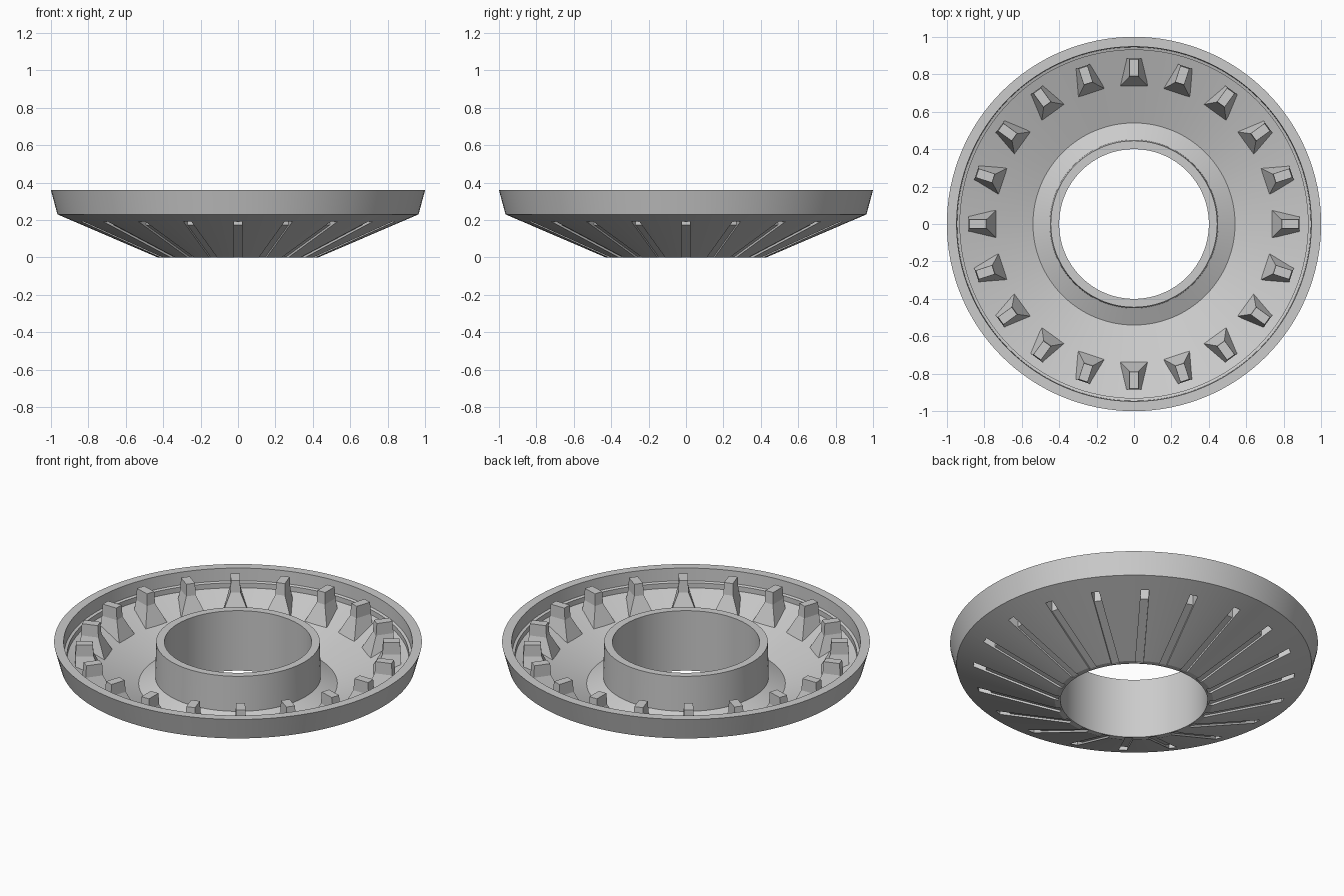
import bpy, bmesh, math
from mathutils import Matrix, Vector

cube = bpy.data.objects.get("Cube")
if cube:
    bpy.data.objects.remove(cube, do_unlink=True)

COUNT = 20      # posts around the ring
SIDES = 128

grey = bpy.data.materials.new("light grey")
grey.use_nodes = True
colour = (0.6, 0.6, 0.6, 1)
grey.diffuse_color = colour
grey.node_tree.nodes["Principled BSDF"].inputs["Base Color"].default_value = colour


def finish(name, bm):
    bmesh.ops.recalc_face_normals(bm, faces=bm.faces)
    mesh = bpy.data.meshes.new(name)
    bm.to_mesh(mesh)
    bm.free()
    mesh.materials.append(grey)
    obj = bpy.data.objects.new(name, mesh)
    bpy.context.collection.objects.link(obj)
    return obj


def lathe(name, profile):
    """Revolve a closed (radius, height) profile around z."""
    bm = bmesh.new()
    rings = []
    for i in range(SIDES):
        a = math.tau * i / SIDES
        rings.append([bm.verts.new((r * math.cos(a), r * math.sin(a), z)) for r, z in profile])
    n = len(profile)
    for i in range(SIDES):
        p, q = rings[i], rings[(i + 1) % SIDES]
        for j in range(n):
            k = (j + 1) % n
            bm.faces.new((p[j], q[j], q[k], p[k]))
    return finish(name, bm)


def loft(bm, loops, angle):
    """Join equal loops of points into a capped solid, turned about z."""
    turn = Matrix.Rotation(angle, 3, 'Z')
    vs = [[bm.verts.new(turn @ Vector(p)) for p in loop] for loop in loops]
    n = len(vs[0])
    for a, b in zip(vs, vs[1:]):
        for j in range(n):
            k = (j + 1) % n
            bm.faces.new((a[j], a[k], b[k], b[j]))
    bm.faces.new(vs[0][::-1])
    bm.faces.new(vs[-1])


def post_loop(r_in, w_in, z_in, r_out, w_out, z_out):
    return [(r_in, -w_in, z_in), (r_out, -w_out, z_out),
            (r_out, w_out, z_out), (r_in, w_in, z_in)]


# Dish with flared rim, stepped inner lip, sloping floor and central hub
dish = lathe("dish_ring", [
    (0.40, 0), (0.43, 0), (0.965, 0.23), (1.0, 0.36), (0.948, 0.36),
    (0.945, 0.285), (0.93, 0.28), (0.93, 0.25), (0.54, 0.11),
    (0.45, 0.152), (0.445, 0.36), (0.40, 0.36)])

# Flared posts standing on the floor
bm = bmesh.new()
for i in range(COUNT):
    loft(bm, [post_loop(0.73, 0.08, 0.165, 0.885, 0.043, 0.22),
              post_loop(0.785, 0.027, 0.29, 0.885, 0.027, 0.29),
              post_loop(0.79, 0.025, 0.36, 0.88, 0.025, 0.36)], math.tau * i / COUNT)
posts = finish("flared_posts", bm)

# Cutter for the radial underside grooves and the pockets below the posts
groove = [(0.41, -0.06), (0.41, 0.004), (0.805, 0.173),
          (0.805, 0.28), (0.873, 0.28), (0.873, 0.1)]
bm = bmesh.new()
for i in range(COUNT):
    loft(bm, [[(r, y, z) for r, z in groove] for y in (-0.022, 0.022)], math.tau * i / COUNT)
cutter = finish("groove_cutter", bm)

for tool, operation in ((posts, 'UNION'), (cutter, 'DIFFERENCE')):
    mod = dish.modifiers.new(tool.name, 'BOOLEAN')
    mod.operation = operation
    mod.solver = 'EXACT'
    mod.object = tool

# Apply the cuts, then drop the helpers
graph = bpy.context.evaluated_depsgraph_get()
result = bpy.data.meshes.new_from_object(dish.evaluated_get(graph))
dish.modifiers.clear()
dish.data = result
for tool in (posts, cutter):
    bpy.data.objects.remove(tool, do_unlink=True)

bpy.ops.object.select_all(action='DESELECT')
dish.select_set(True)
bpy.context.view_layer.objects.active = dish
bpy.ops.object.shade_smooth_by_angle(angle=math.radians(12))
